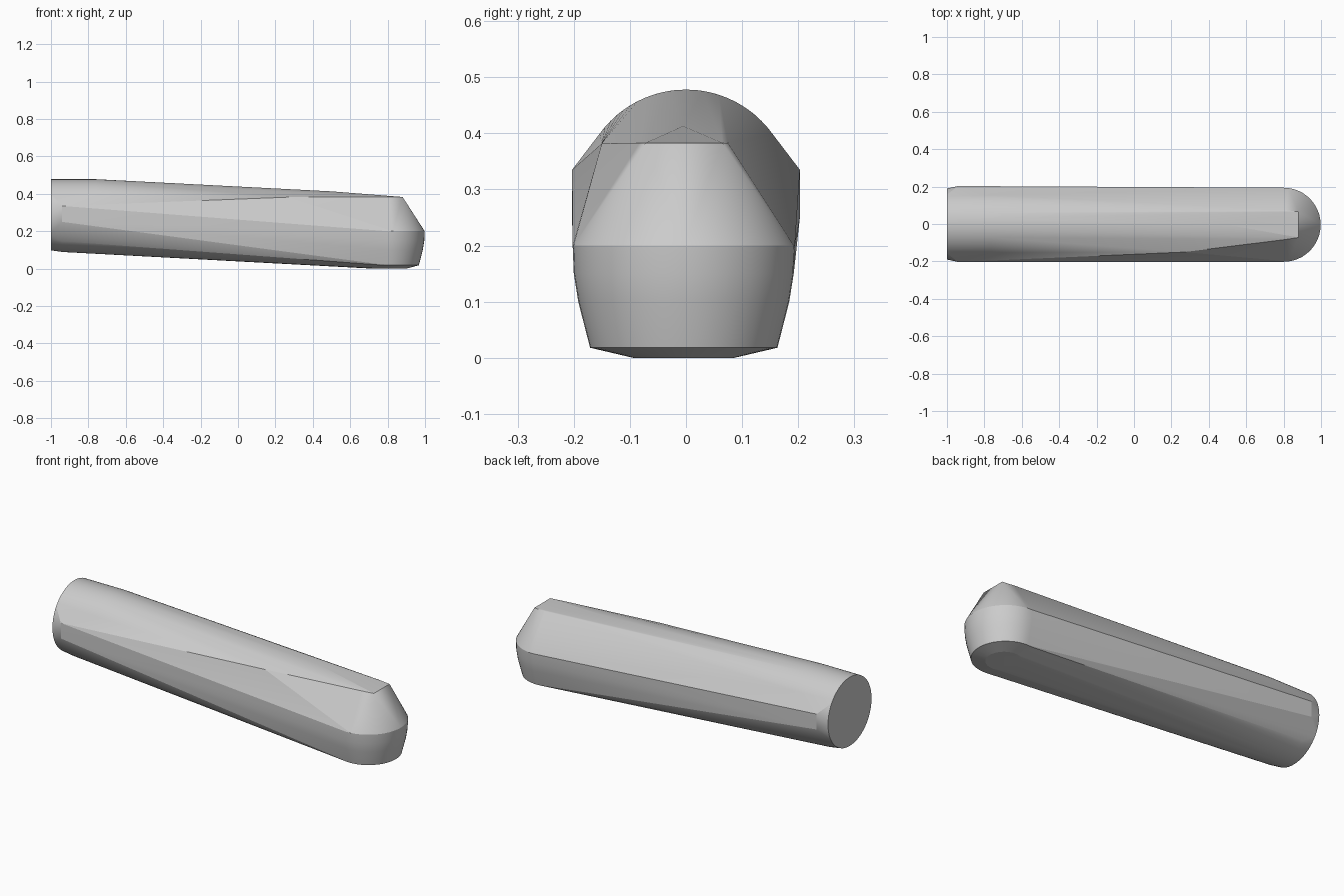
import bpy, bmesh
from math import sin, cos, pi

if "Cube" in bpy.data.objects:
    bpy.data.objects.remove(bpy.data.objects["Cube"])

pts = []

def arc_x(x, cz, r, a0, a1, n):
    # arc in a plane facing x
    for i in range(n + 1):
        a = a0 + (a1 - a0) * i / n
        pts.append((x, r * cos(a), cz + r * sin(a)))

def nose_ring(cx, cy, z, r, n=48):
    # horizontal circle of the rounded nose
    for i in range(n):
        a = 2 * pi * i / n
        pts.append((cx + r * cos(a), cy + r * sin(a), z))

# round butt end with its flat disc
arc_x(-1.0, 0.288, 0.19, 0, 2 * pi, 64)
arc_x(-0.76, 0.288, 0.19, 0.2 * pi, 0.8 * pi, 24)
arc_x(-0.94, 0.285, 0.196, 1.25 * pi, 1.75 * pi, 16)

# side corners near the butt end
for y in (-0.203, 0.203):
    pts += [(-0.94, y, 0.335), (-0.94, y, 0.25)]

# rounded nose, stacked levels
for z, r in ((0.2, 0.198), (0.15, 0.196), (0.1, 0.188), (0.018, 0.167)):
    nose_ring(0.80, -0.004, z, r)
nose_ring(0.81, -0.004, 0.0, 0.09)

# sloping top of the nose
for y in (-0.072, 0.065):
    pts += [(0.88, y, 0.383), (0.81, y * 1.15, 0.383)]
pts += [(0.5, -0.005, 0.413), (0.27, -0.15, 0.382)]

# skin everything with one convex shell
bm = bmesh.new()
for p in pts:
    bm.verts.new(p)
res = bmesh.ops.convex_hull(bm, input=bm.verts[:])
junk = {g for g in res["geom_interior"] + res["geom_unused"]
        if isinstance(g, bmesh.types.BMVert) and g.is_valid}
bmesh.ops.delete(bm, geom=[v for v in bm.verts if v in junk or not v.link_faces], context='VERTS')
bmesh.ops.dissolve_limit(bm, angle_limit=0.002, verts=bm.verts[:], edges=bm.edges[:])
bmesh.ops.recalc_face_normals(bm, faces=bm.faces[:])
me = bpy.data.meshes.new("rounded_bar")
bm.to_mesh(me)
bm.free()
ob = bpy.data.objects.new("rounded_bar", me)
bpy.context.collection.objects.link(ob)
bpy.context.view_layer.objects.active = ob
ob.select_set(True)
bpy.ops.object.shade_smooth_by_angle(angle=0.14)
